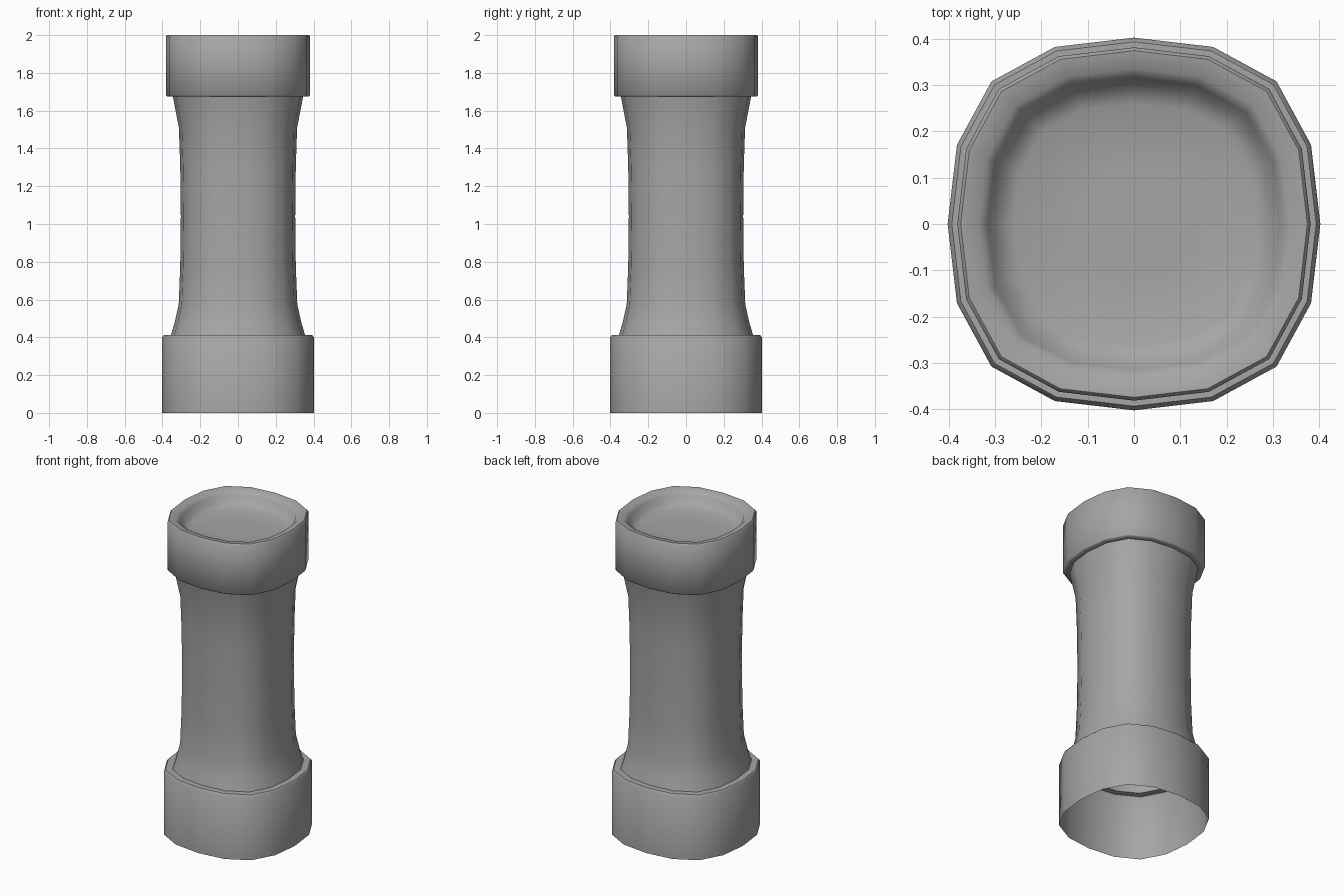
import bpy
import bmesh
import math

cube = bpy.data.objects.get("Cube")
if cube:
    bpy.data.objects.remove(cube, do_unlink=True)

stone = bpy.data.materials.new("grey_stone")
stone.use_nodes = True
grey = (0.38, 0.38, 0.38, 1)
stone.diffuse_color = grey
stone.node_tree.nodes["Principled BSDF"].inputs["Base Color"].default_value = grey

# Rounded-square cross-section: one quarter, turned four times
QUARTER = [(1, 0), (0.95, 0.425), (0.765, 0.765), (0.425, 0.95)]
SECTION = []
for turn in range(4):
    c, s = round(math.cos(turn * math.pi / 2)), round(math.sin(turn * math.pi / 2))
    SECTION += [(x * c - y * s, x * s + y * c) for x, y in QUARTER]


def sweep(name, profile, cap=False):
    """Stack scaled sections at each (radius, height) and skin them."""
    bm = bmesh.new()
    rings = [[bm.verts.new((x * r, y * r, z)) for x, y in SECTION] for r, z in profile]
    n = len(SECTION)
    for low, high in zip(rings, rings[1:]):
        for i in range(n):
            j = (i + 1) % n
            bm.faces.new((low[i], low[j], high[j], high[i]))
    if cap:
        bm.faces.new(rings[-1])
    mesh = bpy.data.meshes.new(name)
    bm.to_mesh(mesh)
    bm.free()
    mesh.materials.append(stone)
    obj = bpy.data.objects.new(name, mesh)
    bpy.context.collection.objects.link(obj)
    bpy.ops.object.select_all(action="DESELECT")
    obj.select_set(True)
    bpy.context.view_layer.objects.active = obj
    bpy.ops.object.shade_smooth_by_angle(angle=math.radians(50))
    return obj


# Hollow base, open underneath, with a softened shoulder
sweep("base", [(0.402, 0), (0.402, 0.4), (0.393, 0.412), (0.355, 0.412)])

# Waisted shaft flaring at both ends
sweep("shaft", [(0.355, 0.412), (0.335, 0.48), (0.314, 0.575), (0.306, 0.78),
                (0.303, 1.04), (0.306, 1.3), (0.313, 1.51), (0.345, 1.675)])

# Collar with a dished top
sweep("collar", [(0.345, 1.675), (0.374, 1.675), (0.381, 1.682), (0.381, 1.993),
                 (0.374, 2), (0.335, 1.995), (0.315, 1.975), (0.3, 1.935),
                 (0.26, 1.918), (0.12, 1.915)], cap=True)
